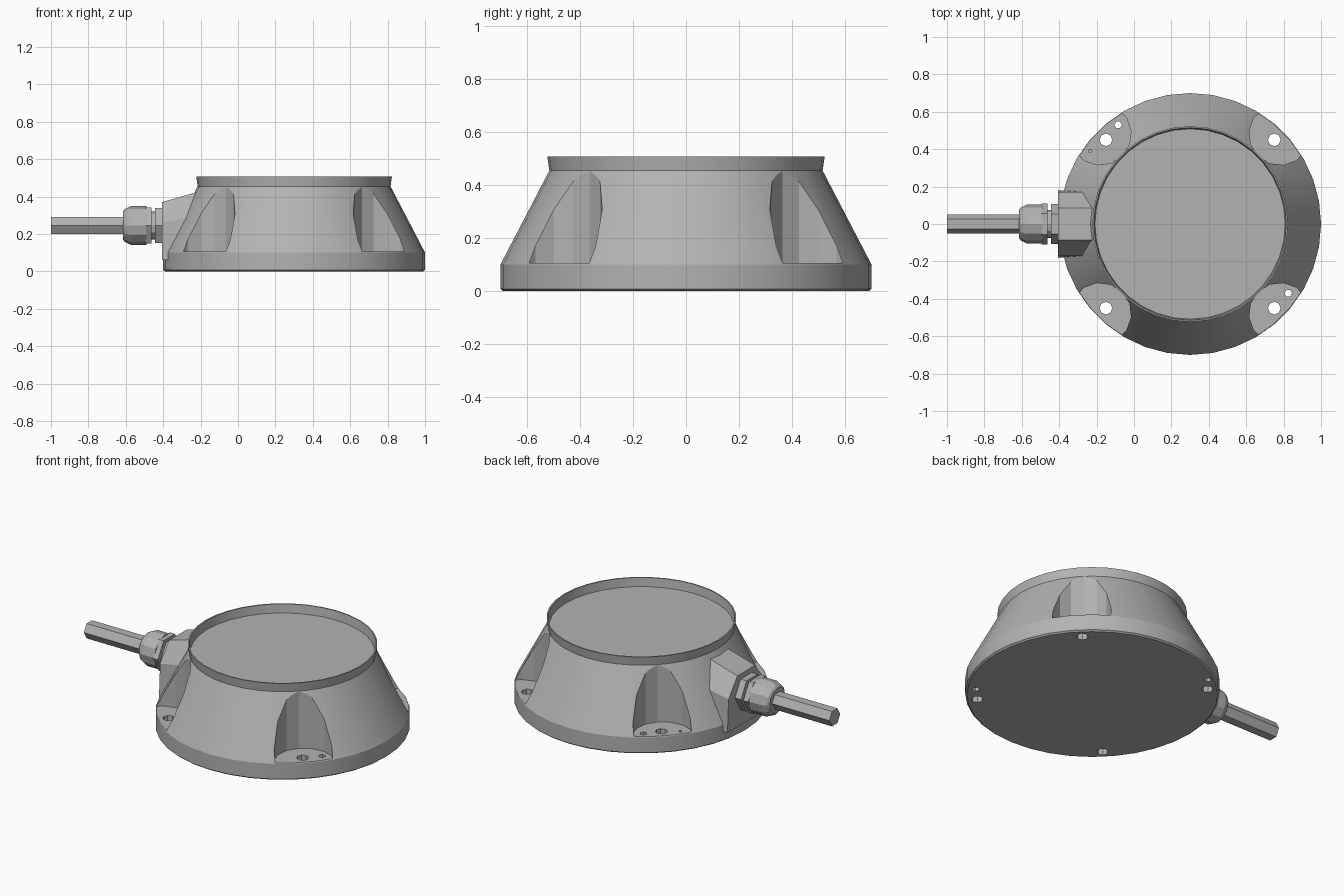
import bpy, bmesh, math
from mathutils import Matrix

cube = bpy.data.objects.get("Cube")
if cube:
    bpy.data.objects.remove(cube, do_unlink=True)

CX, AXIS_Z = 0.3, 0.245      # housing centre, cable height

grey = bpy.data.materials.new("mid grey")
grey.use_nodes = True
grey.diffuse_color = (0.45, 0.45, 0.45, 1)
grey.node_tree.nodes["Principled BSDF"].inputs["Base Color"].default_value = (0.45, 0.45, 0.45, 1)


def finish(name, bm):
    bmesh.ops.recalc_face_normals(bm, faces=bm.faces)
    mesh = bpy.data.meshes.new(name)
    bm.to_mesh(mesh)
    bm.free()
    mesh.materials.append(grey)
    obj = bpy.data.objects.new(name, mesh)
    bpy.context.collection.objects.link(obj)
    return obj


def loft(name, rings, closed=False):
    """Skin a list of equal-length point rings; cap the ends or join them."""
    bm = bmesh.new()
    loops = [[bm.verts.new(p) for p in ring] for ring in rings]
    pairs = list(zip(loops, loops[1:]))
    if closed:
        pairs.append((loops[-1], loops[0]))
    else:
        bm.faces.new(loops[0])
        bm.faces.new(loops[-1])
    for a, b in pairs:
        for i in range(len(a)):
            j = (i + 1) % len(a)
            bm.faces.new((a[i], a[j], b[j], b[i]))
    return finish(name, bm)


def turned(name, profile, sides, x=CX, y=0, closed=False, turn=0):
    """Lathe (radius, z) pairs about a vertical axis."""
    angles = [turn + math.tau * i / sides for i in range(sides)]
    return loft(name, [[(x + r * math.cos(a), y + r * math.sin(a), z) for a in angles]
                       for r, z in profile], closed)


def along_x(name, profile, sides, turn=0):
    """Lathe (x, radius) pairs about the cable axis."""
    angles = [turn + math.tau * i / sides for i in range(sides)]
    return loft(name, [[(x, r * math.cos(a), AXIS_Z + r * math.sin(a)) for a in angles]
                       for x, r in profile])


def smooth(obj, angle):
    bpy.ops.object.select_all(action="DESELECT")
    obj.select_set(True)
    bpy.context.view_layer.objects.active = obj
    bpy.ops.object.shade_smooth_by_angle(angle=math.radians(angle))


def cut(obj, cutter):
    cutter.hide_render = True
    mod = obj.modifiers.new("cut", "BOOLEAN")
    mod.operation, mod.object, mod.solver = "DIFFERENCE", cutter, "EXACT"
    bpy.context.view_layer.objects.active = obj
    bpy.ops.object.modifier_apply(modifier=mod.name)
    bpy.data.objects.remove(cutter, do_unlink=True)


# Tapered housing with a flat top
housing = turned("housing", [(0.69, 0), (0.7, 0.008), (0.7, 0.1), (0.515, 0.455)], 36)

# Four mounting pockets with a bolt hole in each
for sx in (-1, 1):
    for sy in (-1, 1):
        turn = math.atan2(sy, sx)
        px, py = CX + 0.48 * sx, 0.48 * sy
        cut(housing, turned("pocket_cutter", [(0.165, 0.105), (0.165, 0.6)], 14, px, py, turn=turn))
        cut(housing, turned("bolt_hole_cutter", [(0.034, -0.1), (0.034, 0.2)], 8,
                            CX + 0.45 * sx, 0.45 * sy))

# Small pin holes in two opposite pockets
for x, y in ((-0.085, 0.53), (0.825, -0.37)):
    cut(housing, turned("pin_hole_cutter", [(0.02, -0.1), (0.02, 0.2)], 6, x, y))
cut(housing, turned("blind_hole_cutter", [(0.01, 0.06), (0.01, 0.2)], 6, -0.235, 0.39))
smooth(housing, 25)

# Thin raised rim around the top
rim = turned("top_rim", [(0.515, 0.45), (0.523, 0.507), (0.515, 0.507), (0.508, 0.45)], 36, closed=True)
smooth(rim, 30)


# Boss on the side where the cable enters
def boss_section(x, shoulder, top):
    half = [(0.18, 0.06), (0.17, shoulder), (0.085, top)]
    return [(x, y, z) for y, z in half] + [(x, -y, z) for y, z in reversed(half)]


loft("cable_boss", [boss_section(-0.405, 0.26, 0.37), boss_section(-0.2, 0.3, 0.43)])

# Cable gland: collar, neck and domed hex nut
along_x("gland_collar", [(-0.445, 0.108), (-0.395, 0.108)], 6)
along_x("gland_neck", [(-0.48, 0.075), (-0.42, 0.075)], 12)
along_x("gland_flange", [(-0.495, 0.11), (-0.462, 0.11)], 6)
nut = along_x("gland_nut", [(-0.615, 0.075), (-0.605, 0.088), (-0.575, 0.103), (-0.49, 0.103)], 12)
smooth(nut, 25)

# Cable
along_x("cable", [(-1.0, 0.052), (-0.6, 0.052)], 6)
